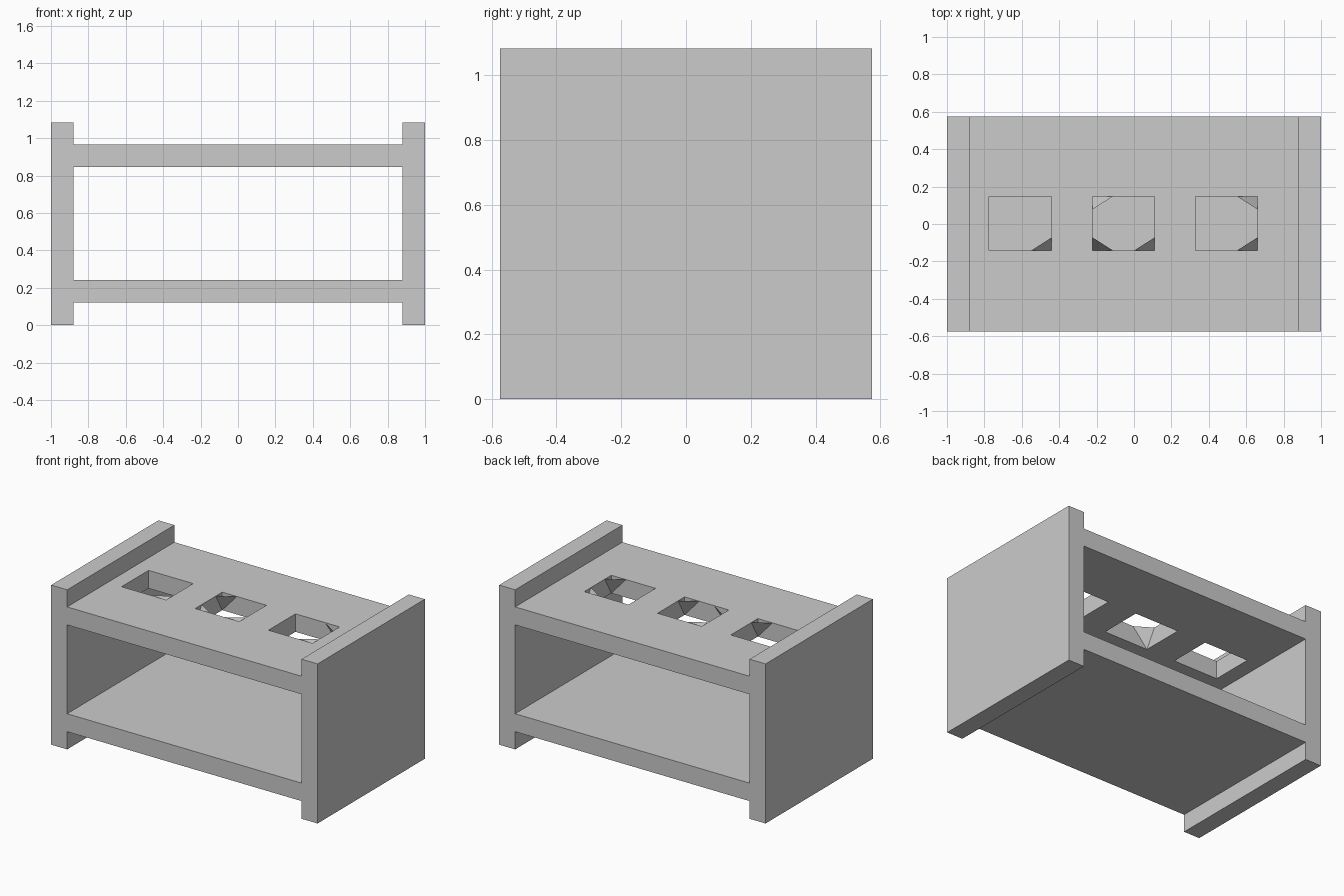
import bpy, bmesh

if "Cube" in bpy.data.objects:
    bpy.data.objects.remove(bpy.data.objects["Cube"])


def box(name, x0, x1, y0, y1, z0, z1):
    bpy.ops.mesh.primitive_cube_add(size=1, location=((x0 + x1) / 2, (y0 + y1) / 2, (z0 + z1) / 2))
    ob = bpy.context.object
    ob.name = name
    ob.scale = (x1 - x0, y1 - y0, z1 - z0)
    bpy.ops.object.transform_apply(location=False, rotation=False, scale=True)
    return ob


D = 0.575                    # half depth
INNER = 0.88                 # inner face of the side panels
Z0, Z1 = 0.845, 0.967        # upper shelf bottom and top
HY0, HY1 = -0.142, 0.148     # hole front and back
HOLES = [(-0.775, -0.44), (-0.222, 0.11), (0.328, 0.66)]

# Side panels
box("left_panel", -1, -INNER, -D, D, 0, 1.083)
box("right_panel", INNER, 1, -D, D, 0, 1.083)

# Solid lower shelf
box("lower_shelf", -INNER, INNER, -D, D, 0.12, 0.242)

# Upper shelf: a grid of quads with three open cells, extruded down
xs = [-INNER] + [x for hole in HOLES for x in hole] + [INNER]
ys = [-D, HY0, HY1, D]
bm = bmesh.new()
grid = [[bm.verts.new((x, y, Z1)) for y in ys] for x in xs]
for i in range(len(xs) - 1):
    for j in range(3):
        if j == 1 and i % 2 == 1:
            continue
        bm.faces.new((grid[i][j], grid[i + 1][j], grid[i + 1][j + 1], grid[i][j + 1]))
geo = bmesh.ops.extrude_face_region(bm, geom=bm.faces[:], use_keep_orig=True)
low = [v for v in geo["geom"] if isinstance(v, bmesh.types.BMVert)]
bmesh.ops.translate(bm, verts=low, vec=(0, 0, Z0 - Z1))
bmesh.ops.recalc_face_normals(bm, faces=bm.faces[:])
bmesh.ops.dissolve_limit(bm, angle_limit=0.01, verts=bm.verts[:], edges=bm.edges[:])
mesh = bpy.data.meshes.new("upper_shelf")
bm.to_mesh(mesh)
bm.free()
bpy.context.collection.objects.link(bpy.data.objects.new("upper_shelf", mesh))

# Small sloped webs in some hole corners: (hole, x side, y side)
bm = bmesh.new()
for h, sx, sy in [(0, 1, -1), (1, -1, 1), (1, -1, -1), (1, 1, -1), (2, 1, 1), (2, 1, -1)]:
    x = HOLES[h][1 if sx > 0 else 0]
    y = HY1 if sy > 0 else HY0
    pts = [(x, y, Z0), (x - sx * 0.11, y, Z1), (x, y - sy * 0.07, Z1)]
    face = bm.faces.new([bm.verts.new(p) for p in pts])
    face.normal_update()
    if face.normal.z > 0:
        face.normal_flip()
mesh = bpy.data.meshes.new("hole_corner_webs")
bm.to_mesh(mesh)
bm.free()
bpy.context.collection.objects.link(bpy.data.objects.new("hole_corner_webs", mesh))
